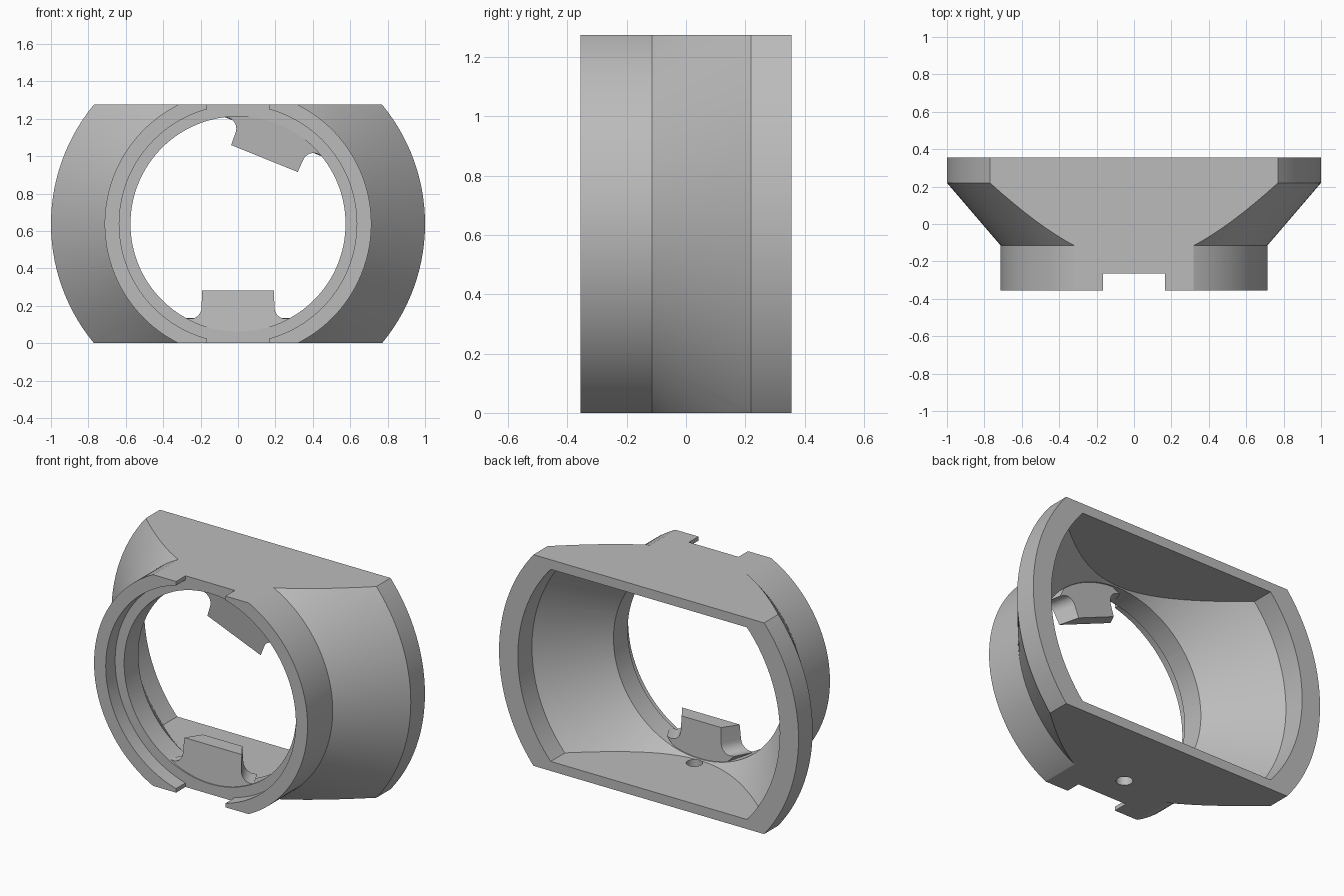
import bpy, bmesh, math
from mathutils import Matrix, Vector

cube = bpy.data.objects.get("Cube")
if cube:
    bpy.data.objects.remove(cube, do_unlink=True)

HALF = 0.6375            # half height, also the height of the ring axis
SEGMENTS = 128

grey = bpy.data.materials.new("plain grey")
grey.use_nodes = True
colour = (0.5, 0.5, 0.5, 1)
grey.diffuse_color = colour
grey.node_tree.nodes["Principled BSDF"].inputs["Base Color"].default_value = colour


def make_object(name, bm):
    bmesh.ops.recalc_face_normals(bm, faces=bm.faces)
    mesh = bpy.data.meshes.new(name)
    bm.to_mesh(mesh)
    bm.free()
    mesh.materials.append(grey)
    obj = bpy.data.objects.new(name, mesh)
    bpy.context.collection.objects.link(obj)
    return obj


def activate(obj):
    bpy.ops.object.select_all(action='DESELECT')
    obj.select_set(True)
    bpy.context.view_layer.objects.active = obj


def lathe(name, profile):
    """Closed solid turned about the y axis from (y, radius) pairs."""
    bm = bmesh.new()
    rings = []
    for y, r in profile:
        angles = [2 * math.pi * i / SEGMENTS for i in range(SEGMENTS)]
        rings.append([bm.verts.new((r * math.cos(a), y, HALF + r * math.sin(a)))
                      for a in angles])
    for a, b in zip(rings, rings[1:]):
        for i in range(SEGMENTS):
            j = (i + 1) % SEGMENTS
            bm.faces.new((a[i], a[j], b[j], b[i]))
    bm.faces.new(rings[0])
    bm.faces.new(rings[-1])
    return make_object(name, bm)


def box(name, size, centre):
    bm = bmesh.new()
    bmesh.ops.create_cube(bm, size=1, matrix=Matrix.Translation(centre)
                          @ Matrix.Diagonal((*size, 1)))
    return make_object(name, bm)


def combine(target, tool, operation):
    tool.hide_render = True
    mod = target.modifiers.new(operation.lower(), 'BOOLEAN')
    mod.operation = operation
    mod.solver = 'EXACT'
    mod.object = tool
    activate(target)
    bpy.ops.object.modifier_apply(modifier=mod.name)
    bpy.data.objects.remove(tool, do_unlink=True)


def smooth(obj):
    activate(obj)
    bpy.ops.object.shade_smooth_by_angle(angle=math.radians(25))


# Outer shell: ring, flared cone and rear band, flattened top and bottom
hood = lathe("flared_hood", [(-0.355, 0.713), (-0.115, 0.713), (0.22, 1), (0.355, 1)])
combine(hood, box("slab", (3, 3, 2 * HALF), (0, 0, HALF)), 'INTERSECT')

# Hollow rear with flat floor and ceiling
cavity = lathe("cavity", [(-0.155, 0.553), (0.22, 0.875), (0.5, 0.875)])
combine(cavity, box("cavity_slab", (3, 3, 1.16), (0, 0, HALF)), 'INTERSECT')
combine(hood, cavity, 'DIFFERENCE')

# Stepped front opening
bore = lathe("bore", [(-0.5, 0.635), (-0.265, 0.635), (-0.265, 0.575), (-0.1, 0.575)])
combine(hood, bore, 'DIFFERENCE')

# Notches through the top and bottom of the ring
for z in (0, 2 * HALF):
    combine(hood, box("notch", (0.33, 0.2, 0.3), (0, -0.365, z)), 'DIFFERENCE')

# Small drain hole in the floor
bm = bmesh.new()
bmesh.ops.create_cone(bm, cap_ends=True, segments=32, radius1=0.045, radius2=0.045,
                      depth=0.3, matrix=Matrix.Translation((0, -0.08, 0)))
combine(hood, make_object("drain", bm), 'DIFFERENCE')
smooth(hood)


def tab(name, tip, turn):
    """Tapered tab with coved base; tip is its distance from the ring axis."""
    cove = [(0.255 - 0.06 * math.cos(a), 0.447 + 0.06 * math.sin(a))
            for a in [math.pi / 2 * i / 8 for i in range(9)]]
    half = [(0.192, tip)] + cove + [(0.285, 0.503), (0.2, 0.585), (0.1, 0.6)]
    outline = half + [(-x, d) for x, d in reversed(half)]
    spin = Matrix.Rotation(turn, 3, 'Y')
    bm = bmesh.new()
    sides = []
    for back in (False, True):
        ring = []
        for x, d in outline:
            lean = 0.1 * (0.6 - d)
            y = -0.135 - lean / 2 if back else -0.262 + lean
            if back:
                x -= math.copysign(0.06, x)
            ring.append(bm.verts.new(spin @ Vector((x, y, -d)) + Vector((0, 0, HALF))))
        sides.append(ring)
    front, rear = sides
    for i in range(len(front)):
        j = (i + 1) % len(front)
        bm.faces.new((front[i], front[j], rear[j], rear[i]))
    bm.faces.new(front)
    bm.faces.new(rear)
    smooth(make_object(name, bm))


tab("lower_tab", 0.357, 0)
tab("upper_tab", 0.377, math.radians(180 + 22))
